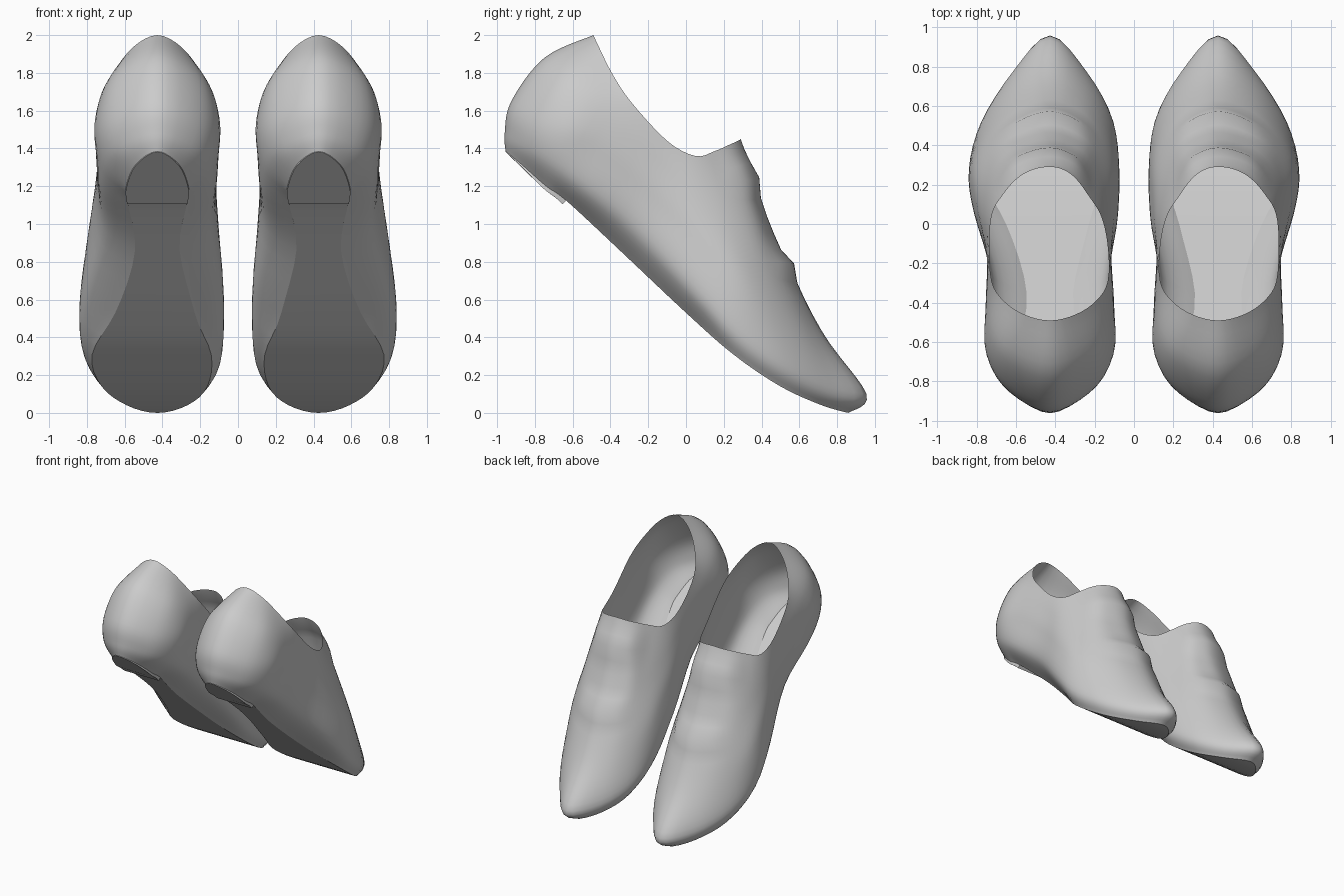
import bpy, bmesh, math

if "Cube" in bpy.data.objects:
    bpy.data.objects.remove(bpy.data.objects["Cube"])

# Outlines of the shoe from sole to rim, each from heel back to toe: (y, z, half width)
SOLE = [(-.955, 1.385, 0), (-.87, 1.315, .115), (-.74, 1.2, .165), (-.635, 1.125, .16), (-.35, .86, .118),
        (0, .53, .21), (.25, .31, .315), (.5, .14, .28), (.72, .04, .16), (.86, 0, 0)]
WELT = [(-.96, 1.48, 0), (-.87, 1.42, .18), (-.74, 1.34, .27), (-.55, 1.2, .295), (-.28, .97, .28),
        (.04, .64, .355), (.27, .42, .38), (.52, .25, .335), (.77, .135, .19), (.955, .1, 0)]
MID = [(-.925, 1.65, 0), (-.82, 1.58, .22), (-.65, 1.5, .325), (-.45, 1.38, .325), (-.18, 1.15, .315),
       (.07, .9, .35), (.3, .68, .36), (.5, .52, .29), (.64, .46, .17), (.715, .44, 0)]
HIGH = [(-.75, 1.88, 0), (-.67, 1.79, .21), (-.54, 1.68, .30), (-.37, 1.52, .32), (-.13, 1.32, .31),
        (.06, 1.14, .315), (.25, 1.0, .285), (.38, .96, .215), (.44, .95, .11), (.465, .95, 0)]
RIM = [(-.49, 2.0, 0), (-.46, 1.935, .13), (-.39, 1.795, .235), (-.29, 1.645, .295), (-.1, 1.44, .30),
       (.05, 1.36, .275), (.15, 1.385, .215), (.23, 1.42, .15), (.275, 1.44, .08), (.29, 1.45, 0)]
AROUND, UP = 4, 6          # smooth steps between given points
CENTRE = .427              # x of the shoe's middle line


def spline(pts, steps, closed):
    """Catmull-Rom curve through the points."""
    n, out = len(pts), []
    for i in range(n if closed else n - 1):
        if closed:
            a, b, c, d = (pts[(i + k) % n] for k in (-1, 0, 1, 2))
        else:
            a, b, c, d = (pts[min(max(i + k, 0), n - 1)] for k in (-1, 0, 1, 2))
        for s in range(steps):
            t = s / steps
            out.append(tuple(.5 * (2 * q + (r - p) * t + (2 * p - 5 * q + 4 * r - u) * t * t
                                   + (3 * q - p - 3 * r + u) * t ** 3)
                             for p, q, r, u in zip(a, b, c, d)))
    return out if closed else out + [pts[-1]]


def place(p, laced=True):
    """Turn (y, z, half width) into a point, with lace ridges and the outer ball bulge."""
    y, z, w = p
    if laced and y > .2:
        side = 1 / (1 + math.exp((abs(w) - .2) / .02))
        for ridge, height, spread in ((1.25, .032, .07), (.78, .034, .045), (.65, .016, .03)):
            b = height * side * math.exp(-((z - ridge) / spread) ** 2)
            y, z = y + .86 * b, z + .5 * b
    bulge = .03 * math.exp(-((y - .25) / .3) ** 2) * min(1, abs(w) / .25)
    return (CENTRE + w + bulge, y, z)


def make(name, verts, faces):
    """Mesh object, mirrored to give the other shoe."""
    me = bpy.data.meshes.new(name)
    me.from_pydata(verts, [], faces)
    bm = bmesh.new()
    bm.from_mesh(me)
    bmesh.ops.recalc_face_normals(bm, faces=bm.faces)
    bm.to_mesh(me)
    bm.free()
    ob = bpy.data.objects.new(name, me)
    bpy.context.collection.objects.link(ob)
    bpy.ops.object.select_all(action='DESELECT')
    ob.select_set(True)
    bpy.context.view_layer.objects.active = ob
    bpy.ops.object.shade_smooth_by_angle(angle=math.radians(40))
    ob.modifiers.new("other_shoe", 'MIRROR').use_mirror_merge = False
    return ob


# Closed rings at every level, then smooth columns from sole to rim
rings = [spline(h + [(y, z, -w) for y, z, w in h[-2:0:-1]], AROUND, True)
         for h in (SOLE, WELT, MID, HIGH, RIM)]
columns = [spline(list(col), UP, False) for col in zip(*rings)]
n, m = len(columns), len(columns[0])

# Upper: single open sheet
make("shoe_upper", [place(p) for col in columns for p in col],
     [(i * m + j, (i + 1) % n * m + j, (i + 1) % n * m + j + 1, i * m + j + 1)
      for i in range(n) for j in range(m - 1)])


def strip(count):
    """Faces across the bottom, joining the two sides of the sole ring."""
    faces = []
    for i in range(count):
        f = [i, i + 1, (n - i - 1) % n, (n - i) % n]
        faces.append(tuple(dict.fromkeys(f)))
    return faces


# Sole: closes the bottom of the upper
ring = [place(p, False) for p in rings[0]]
make("sole", ring, strip(n // 2))

# Heel lift: thin wedge under the back of the sole, with a step at its front
k = 3 * AROUND
loop = [ring[i % n] for i in range(-k, k + 1)]
c = len(loop)
low = []
for x, y, z in loop:
    drop = .002 + .018 * (y + .955) / .32
    low.append((x, y - .9 * drop, z - drop))
make("heel_lift", loop + low,
     [tuple(range(c, 2 * c))]
     + [(i, (i + 1) % c, c + (i + 1) % c, c + i) for i in range(c)])
